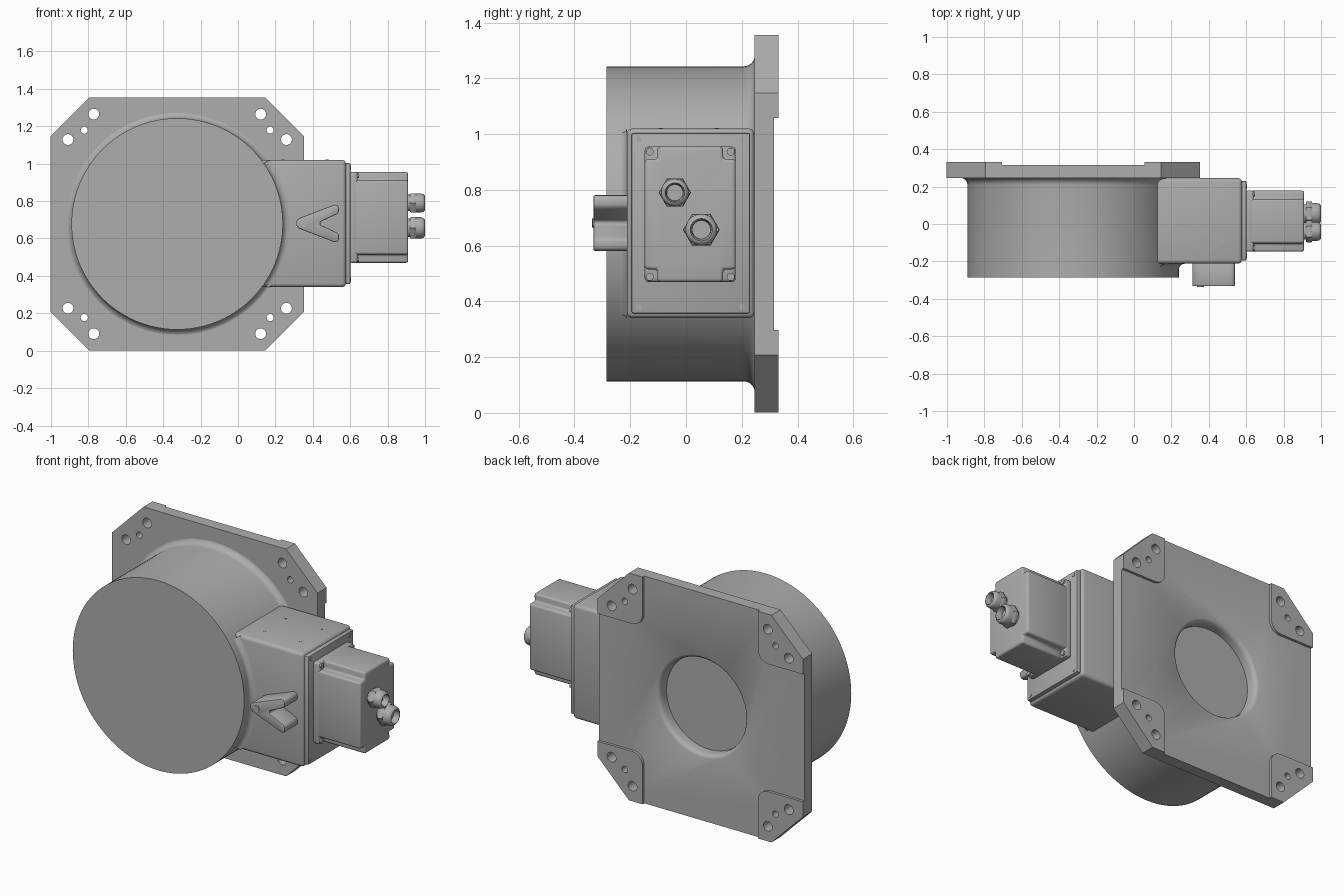
import bpy, bmesh, math
from mathutils import Matrix, Vector

if "Cube" in bpy.data.objects:
    bpy.data.objects.remove(bpy.data.objects["Cube"])

CX, CZ = -0.325, 0.678          # drum and flange axis
grey = bpy.data.materials.new("machine grey")
grey.diffuse_color = (0.42, 0.42, 0.42, 1)
grey.use_nodes = True
grey.node_tree.nodes["Principled BSDF"].inputs["Base Color"].default_value = grey.diffuse_color


def finish(name, bm, bevel=0, segs=3, cutter=None):
    """Turn a bmesh into a shaded object, with optional cut and rounded edges."""
    bmesh.ops.recalc_face_normals(bm, faces=bm.faces)
    me = bpy.data.meshes.new(name)
    bm.to_mesh(me)
    bm.free()
    me.materials.append(grey)
    ob = bpy.data.objects.new(name, me)
    bpy.context.collection.objects.link(ob)
    bpy.ops.object.select_all(action='DESELECT')
    ob.select_set(True)
    bpy.context.view_layer.objects.active = ob
    if bevel:
        m = ob.modifiers.new("round", 'BEVEL')
        m.width, m.segments, m.limit_method = bevel, segs, 'ANGLE'
        bpy.ops.object.modifier_apply(modifier="round")
    if cutter:
        m = ob.modifiers.new("cut", 'BOOLEAN')
        m.operation, m.object, m.solver = 'DIFFERENCE', cutter, 'EXACT'
        bpy.ops.object.modifier_apply(modifier="cut")
    bpy.ops.object.shade_smooth_by_angle(angle=math.radians(35))
    return ob


def add_prism(bm, pts, axis, a, b):
    """Extrude an outline along x (points are y, z) or y (points are x, z)."""
    put = (lambda p, t: (t, p[0], p[1])) if axis == 'x' else (lambda p, t: (p[0], t, p[1]))
    lo = [bm.verts.new(put(p, a)) for p in pts]
    hi = [bm.verts.new(put(p, b)) for p in pts]
    bm.faces.new(lo)
    bm.faces.new(hi[::-1])
    n = len(pts)
    for i in range(n):
        bm.faces.new((lo[i], hi[i], hi[(i + 1) % n], lo[(i + 1) % n]))


def prism(name, pts, axis, a, b, **kw):
    bm = bmesh.new()
    add_prism(bm, pts, axis, a, b)
    return finish(name, bm, **kw)


def add_lathe(bm, profile, axis, centre, n=32, start=0.0, sweep=math.tau):
    """Revolve (position along axis, radius) pairs around x or y."""
    full = abs(sweep - math.tau) < 1e-6
    rings = []
    for t, r in profile:
        ring = []
        for i in range(n if full else n + 1):
            a = start + sweep * i / n
            u, v = centre[0] + r * math.cos(a), centre[1] + r * math.sin(a)
            ring.append(bm.verts.new((t, u, v) if axis == 'x' else (u, t, v)))
        rings.append(ring)
    for p, q in zip(rings, rings[1:]):
        for i in range(n):
            j = (i + 1) % len(p)
            bm.faces.new((p[i], p[j], q[j], q[i]))
    if full:
        bm.faces.new(rings[0])
        bm.faces.new(rings[-1][::-1])


def lathe(name, profile, axis, centre, **kw):
    bm = bmesh.new()
    add_lathe(bm, profile, axis, centre, **kw)
    return finish(name, bm)


def rect(u0, u1, v0, v1):
    return [(u0, v0), (u1, v0), (u1, v1), (u0, v1)]


def cove(t, r, size, way):
    """Concave fillet profile from a cylinder of radius r out to a face at t."""
    return [(t + way * size * (1 - math.sin(a)), r + size * (1 - math.cos(a)))
            for a in [math.pi / 2 * k / 6 for k in range(7)]]


# Cutter: bolt holes and rounded centre opening of the flange
corners = [(sx, sz) for sx in (-1, 1) for sz in (-1, 1)]
bm = bmesh.new()
for sx, sz in corners:
    for dx, dz, r in ((0.446, 0.587, 0.029), (0.584, 0.451, 0.029), (0.497, 0.501, 0.019)):
        add_lathe(bm, [(0.2, r), (0.4, r)], 'y', (CX + sx * dx, CZ + sz * dz), n=24)
add_lathe(bm, [(0.2, 0.28), (0.285, 0.28), (0.3, 0.284), (0.31, 0.292), (0.316, 0.304), (0.4, 0.304)],
          'y', (CX, CZ), n=64)
cutter = finish("hole_cutter", bm)

# Flange plate with chamfered corners
W, C = 0.677, 0.47
octagon = [(C, -W), (W, -C), (W, C), (C, W), (-C, W), (-W, C), (-W, -C), (-C, -W)]
prism("flange_plate", [(CX + x, CZ + z) for x, z in octagon], 'y', 0.245, 0.315, cutter=cutter)

# Raised mounting pads on the back corners
IN, R = 0.38, 0.07
for i, (sx, sz) in enumerate(corners):
    arc = [(IN + R - R * math.cos(a), IN + R - R * math.sin(a))
           for a in [math.pi / 2 * k / 6 for k in range(7)]]
    pts = [(IN, W)] + arc + [(W, IN), (W, C), (C, W)]
    prism(f"mounting_pad_{i + 1}", [(CX + sx * x, CZ + sz * z) for x, z in pts],
          'y', 0.31, 0.331, cutter=cutter)
bpy.data.objects.remove(cutter)

# Drum with a fillet at the flange
lathe("drum", [(-0.285, 0.565)] + cove(0.247, 0.565, 0.04, -1)[::1], 'y', (CX, CZ), n=96)

# Side housing and its fillet against the drum
prism("side_housing", rect(-0.212, 0.245, 0.34, 1.02), 'x', -0.05, 0.577, bevel=0.02)
lathe("housing_fillet", cove(-0.212, 0.563, 0.035, -1), 'y', (CX, CZ),
      n=24, start=-0.61, sweep=1.22)

# Small sunk marks on the housing top
for i, (x, y) in enumerate([(x, y) for x in (0.24, 0.475) for y in (-0.09, 0.11)]):
    bm = bmesh.new()
    bmesh.ops.create_cone(bm, cap_ends=True, segments=12, radius1=0.008, radius2=0.008, depth=0.004,
                          matrix=Matrix.Translation((x, y, 1.02)))
    finish(f"top_plug_{i + 1}", bm)

# Cover plate and screws
prism("cover_plate", rect(-0.195, 0.23, 0.357, 1.003), 'x', 0.57, 0.601, bevel=0.006, segs=2)
for i, (y, z) in enumerate([(y, z) for y in (-0.17, 0.2) for z in (0.38, 0.98)]):
    lathe(f"cover_screw_{i + 1}", [(0.59, 0.011), (0.604, 0.011)], 'x', (y, z), n=16)

# Terminal box: full base and a body with notched corners
y0, y1, z0, z1, n = -0.148, 0.178, 0.47, 0.955, 0.045
prism("terminal_base", rect(y0, y1, z0, z1), 'x', 0.595, 0.64, bevel=0.012)
notched = [(y0 + n, z0), (y1 - n, z0), (y1 - n, z0 + n), (y1, z0 + n), (y1, z1 - n), (y1 - n, z1 - n),
           (y1 - n, z1), (y0 + n, z1), (y0 + n, z1 - n), (y0, z1 - n), (y0, z0 + n), (y0 + n, z0 + n)]
prism("terminal_body", notched, 'x', 0.62, 0.91, bevel=0.012)
for i, (y, z) in enumerate([(y, z) for y in (y0 + 0.018, y1 - 0.018) for z in (z0 + 0.018, z1 - 0.018)]):
    lathe(f"terminal_screw_{i + 1}", [(0.63, 0.014), (0.648, 0.014)], 'x', (y, z), n=16)

# Cable glands: hex nut, domed cap and hollow end
for name, y, z, s in (("upper", -0.04, 0.79, 0.88), ("lower", 0.055, 0.657, 1.0)):
    end = 1.0
    lathe(f"{name}_gland_neck", [(0.9, 0.05 * s), (0.94, 0.05 * s)], 'x', (y, z))
    lathe(f"{name}_gland_nut", [(0.92, 0.062 * s), (0.925, 0.066 * s), (0.948, 0.066 * s), (0.953, 0.062 * s)],
          'x', (y, z), n=6)
    lathe(f"{name}_gland_cap", [(0.94, 0.057 * s), (0.978, 0.057 * s), (0.99, 0.054 * s), (0.998, 0.046 * s),
                                (end, 0.04 * s), (0.985, 0.035 * s), (0.965, 0.033 * s)], 'x', (y, z))

# V-shaped handle with pivot screw on the housing front
half = [(0.312, 0.012), (0.325, 0.027), (0.345, 0.035), (0.515, 0.1), (0.532, 0.098),
        (0.54, 0.085), (0.54, 0.062), (0.53, 0.05), (0.44, 0.008)]
vee = [(x, 0.681 + z) for x, z in half] + [(x, 0.681 - z) for x, z in reversed(half)]
prism("vee_handle", vee, 'y', -0.332, -0.205, bevel=0.006, segs=2)
lathe("handle_screw", [(-0.336, 0.018), (-0.32, 0.018)], 'y', (0.355, 0.681), n=20)
prism("handle_screw_slot", rect(0.353, 0.357, 0.666, 0.696), 'y', -0.3375, -0.33)
